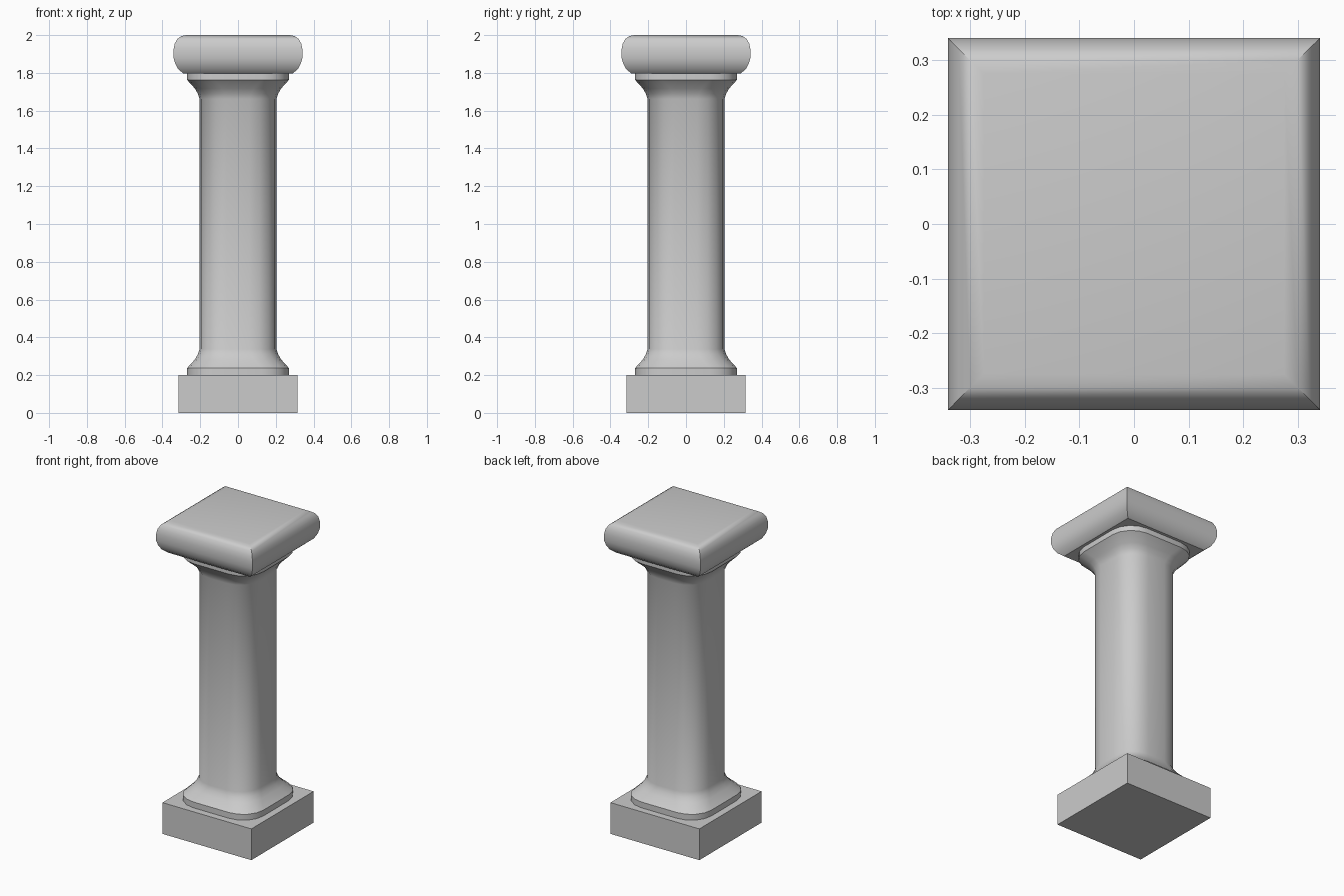
import bpy, bmesh, math

if "Cube" in bpy.data.objects:
    bpy.data.objects.remove(bpy.data.objects["Cube"])


def ring(half, radius, segs):
    """Points of a square outline, with rounded corners if radius > 0."""
    if radius == 0:
        return [(half, half), (-half, half), (-half, -half), (half, -half)]
    pts = []
    c = half - radius
    for q, (sx, sy) in enumerate([(1, 1), (-1, 1), (-1, -1), (1, -1)]):
        for i in range(segs + 1):
            a = math.pi / 2 * (q + i / segs)
            pts.append((sx * c + radius * math.cos(a), sy * c + radius * math.sin(a)))
    return pts


def loft(name, profile, radius=0, segs=4, smooth=True):
    """Stack square outlines along a (half width, z) profile and cap the ends."""
    bm = bmesh.new()
    rings = [[bm.verts.new((x, y, z)) for x, y in ring(h, radius, segs)]
             for h, z in profile]
    n = len(rings[0])
    for a, b in zip(rings, rings[1:]):
        for i in range(n):
            j = (i + 1) % n
            bm.faces.new((a[i], a[j], b[j], b[i]))
    bm.faces.new(rings[0][::-1])
    bm.faces.new(rings[-1])
    bmesh.ops.recalc_face_normals(bm, faces=bm.faces)
    mesh = bpy.data.meshes.new(name)
    bm.to_mesh(mesh)
    bm.free()
    obj = bpy.data.objects.new(name, mesh)
    bpy.context.collection.objects.link(obj)
    if smooth:
        bpy.ops.object.select_all(action='DESELECT')
        obj.select_set(True)
        bpy.context.view_layer.objects.active = obj
        bpy.ops.object.shade_smooth_by_angle(angle=math.radians(30))
    return obj


# Square plinth
loft("plinth", [(0.315, 0), (0.315, 0.2)], smooth=False)

# Rounded-square shaft, flared the same way at both ends
foot = [(0.27, 0.2), (0.27, 0.237), (0.228, 0.283), (0.213, 0.31), (0.203, 0.338)]
loft("shaft", foot + [(h, 2 - z) for h, z in reversed(foot)], radius=0.143, segs=4)

# Cushion-shaped capital with mitred corners
loft("capital", [(0.288, 1.796), (0.317, 1.82), (0.333, 1.85), (0.341, 1.88),
                 (0.341, 1.925), (0.335, 1.955), (0.321, 1.98), (0.3, 1.995),
                 (0.275, 2.0)])
